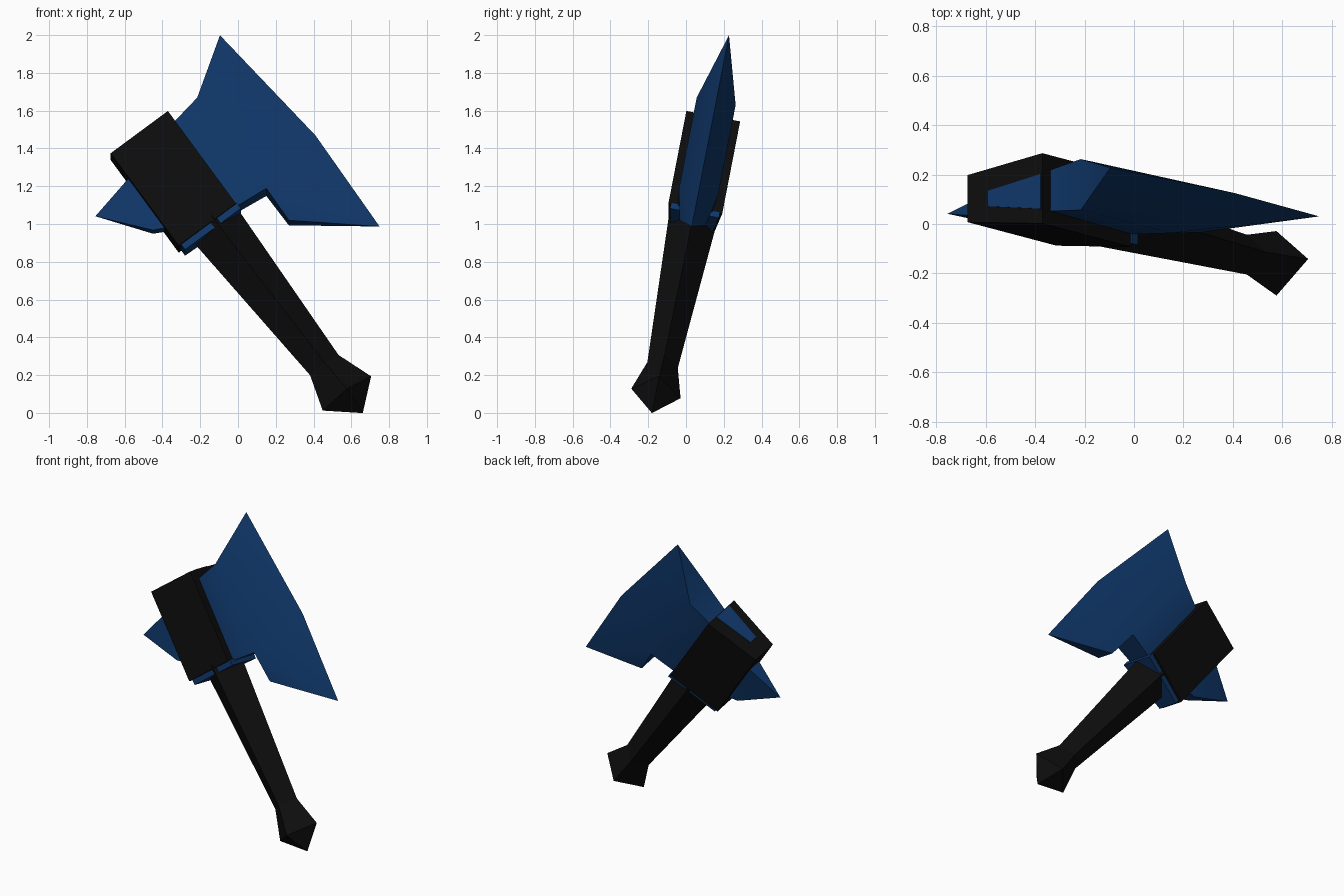
import bpy, bmesh, math
from mathutils import Matrix

if "Cube" in bpy.data.objects:
    bpy.data.objects.remove(bpy.data.objects["Cube"])

# The axe is modelled upright: x towards the blade, y thickness, z along the handle.
# This tilt then leans the whole weapon into its pose.
TILT = Matrix.Rotation(math.radians(-11), 4, 'X') @ Matrix.Rotation(math.radians(-35.8), 4, 'Y')
MID = -0.158


def make_material(name, colour):
    mat = bpy.data.materials.new(name)
    mat.use_nodes = True
    mat.diffuse_color = (*colour, 1)
    bsdf = mat.node_tree.nodes["Principled BSDF"]
    bsdf.inputs["Base Color"].default_value = (*colour, 1)
    bsdf.inputs["Roughness"].default_value = 0.8
    return mat


BLUE = make_material("deep_blue", (0.005, 0.039, 0.145))
BLACK = make_material("black", (0.004, 0.004, 0.004))


def finish(name, bm, mat, smooth=False):
    bmesh.ops.recalc_face_normals(bm, faces=bm.faces)
    mesh = bpy.data.meshes.new(name)
    bm.to_mesh(mesh)
    bm.free()
    mesh.transform(TILT)
    mesh.materials.append(mat)
    obj = bpy.data.objects.new(name, mesh)
    bpy.context.collection.objects.link(obj)
    if smooth:
        bpy.ops.object.select_all(action='DESELECT')
        obj.select_set(True)
        bpy.context.view_layer.objects.active = obj
        bpy.ops.object.shade_smooth_by_angle(angle=math.radians(30))
    return obj


def wedge(name, mat, x0, x1, half0, half1, z0, z1, mid=MID):
    """Block whose plan is a trapezoid, half0 thick at x0 and half1 at x1."""
    bm = bmesh.new()
    plan = [(x0, -half0), (x1, -half1), (x1, half1), (x0, half0)]
    rings = [[bm.verts.new((x, mid + y, z)) for x, y in plan] for z in (z0, z1)]
    for ring in rings:
        bm.faces.new(ring)
    for i in range(4):
        j = (i + 1) % 4
        bm.faces.new((rings[0][i], rings[0][j], rings[1][j], rings[1][i]))
    return finish(name, bm, mat)


def mirrored_plate(name, mat, outline, sides):
    """Outline of (x, z, half thickness), mirrored through the thickness."""
    bm = bmesh.new()
    front = [bm.verts.new((x, MID - h, z)) for x, z, h in outline]
    back = [bm.verts.new((x, MID + h, z)) if h else front[i]
            for i, (x, z, h) in enumerate(outline)]
    for side in sides:
        for verts in (front, back):
            bm.faces.new([verts[i] for i in side])
    for i in range(len(outline)):
        j = (i + 1) % len(outline)
        rim = list(dict.fromkeys((front[i], front[j], back[j], back[i])))
        if len(rim) > 2:
            bm.faces.new(rim)
    return finish(name, bm, mat, smooth=True)


def diamond_loft(name, mat, rings, apex=None):
    """Four-sided loft through (centre x, centre y, z, half x, half y)."""
    bm = bmesh.new()
    loops = []
    for cx, cy, z, a, b in rings:
        corners = ((a, 0), (0, b), (-a, 0), (0, -b))
        loops.append([bm.verts.new((cx + x, cy + y, z)) for x, y in corners])
    for low, high in zip(loops, loops[1:]):
        for i in range(4):
            j = (i + 1) % 4
            bm.faces.new((low[i], low[j], high[j], high[i]))
    bm.faces.new(loops[0])
    if apex:
        tip = bm.verts.new(apex)
        for i in range(4):
            bm.faces.new((loops[-1][i], loops[-1][(i + 1) % 4], tip))
    else:
        bm.faces.new(loops[-1])
    return finish(name, bm, mat)


# Handle and pointed pommel
NECK = (0.502, -0.17, -0.085, 0.093, 0.082)
diamond_loft("handle", BLACK, [(0.475, -0.16, 0.9, 0.15, 0.128), NECK])
diamond_loft("pommel", BLACK, [NECK, (0.509, -0.176, -0.28, 0.158, 0.133)],
             apex=(0.515, -0.177, -0.415))

# Band around the head, with the core showing above and below
wedge("head_band", BLACK, 0.244, 0.617, 0.097, 0.145, 0.875, 1.49)
wedge("core_top", BLUE, 0.35, 0.612, 0.032, 0.072, 1.485, 1.494, mid=-0.17)
wedge("core_bottom", BLUE, 0.26, 0.625, 0.082, 0.132, 0.84, 0.88)

# Main blade: root top, shoulder, upper tip, edge, lower tip, beard, notch, root bottom
mirrored_plate("blade", BLUE, [
    (0.60, 1.43, 0.083), (0.79, 1.464, 0.105), (1.096, 1.683, 0),
    (1.19, 0.949, 0), (1.178, 0.352, 0), (0.80, 0.649, 0.07),
    (0.80, 0.853, 0.105), (0.60, 0.87, 0.09)],
    [(0, 1, 6, 7), (1, 3, 6), (1, 2, 3), (6, 3, 4), (6, 4, 5)])

# Spike behind the head
mirrored_plate("back_spike", BLUE, [
    (0.26, 1.335, 0.055), (-0.01, 1.277, 0), (0.188, 1.03, 0.05), (0.26, 0.995, 0.055)],
    [(0, 1, 2), (0, 2, 3)])
